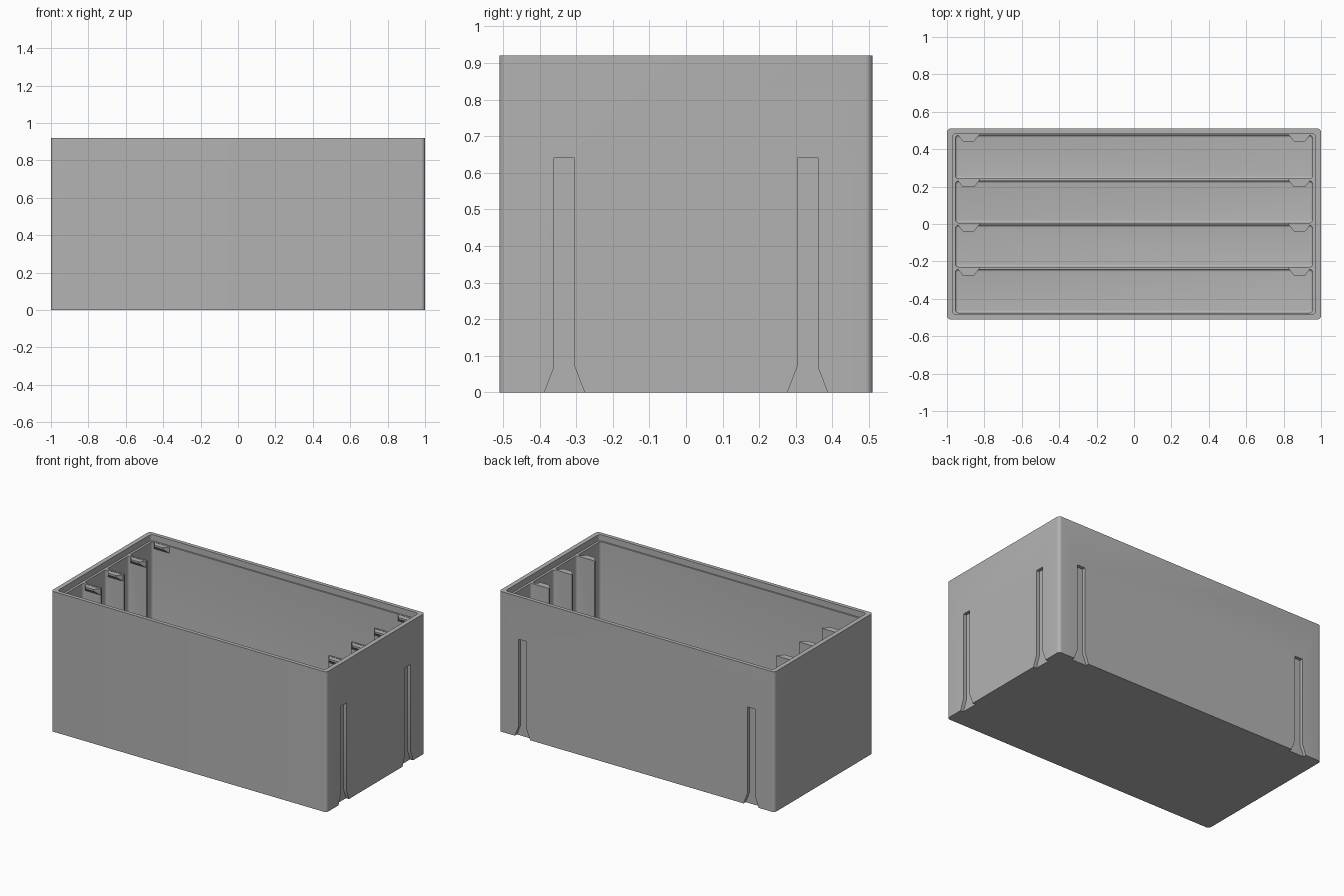
import bpy, bmesh, math
from mathutils import Matrix, Vector

if "Cube" in bpy.data.objects:
    bpy.data.objects.remove(bpy.data.objects["Cube"], do_unlink=True)

# Single plain colour
grey = bpy.data.materials.new("plain grey")
grey.use_nodes = True
COLOUR = (0.45, 0.45, 0.45, 1)
grey.diffuse_color = COLOUR
grey.node_tree.nodes["Principled BSDF"].inputs["Base Color"].default_value = COLOUR

WALL_X, WALL_Y, HEIGHT = 1.0, 0.51, 0.92
CAVITY_X, CAVITY_Y = 0.955, 0.475
LEDGE, FLOOR, DIVIDER_TOP = 0.88, 0.03, 0.45
DIVIDERS = (-0.236, 0.0, 0.236)
HALF_DIVIDER = 0.006


def to_object(name, bm):
    bmesh.ops.recalc_face_normals(bm, faces=bm.faces)
    mesh = bpy.data.meshes.new(name)
    bm.to_mesh(mesh)
    bm.free()
    obj = bpy.data.objects.new(name, mesh)
    mesh.materials.append(grey)
    bpy.context.collection.objects.link(obj)
    return obj


def rounded_box(name, x, y0, y1, z0, z1, corner=0.0, fillet=0.0):
    """Box spanning -x..x with rounded upright corners and a rounded bottom rim."""
    bm = bmesh.new()
    size = Matrix.Diagonal((2 * x, y1 - y0, z1 - z0, 1))
    place = Matrix.Translation((0, (y0 + y1) / 2, (z0 + z1) / 2))
    bmesh.ops.create_cube(bm, size=1, matrix=place @ size)
    if corner:
        upright = [e for e in bm.edges
                   if abs(e.verts[0].co.z - e.verts[1].co.z) > 0.01]
        bmesh.ops.bevel(bm, geom=upright, offset=corner, segments=6,
                        profile=0.5, affect='EDGES')
    if fillet:
        rim = [e for e in bm.edges if all(v.co.z < z0 + 0.001 for v in e.verts)]
        bmesh.ops.bevel(bm, geom=rim, offset=fillet, segments=4,
                        profile=0.5, affect='EDGES')
    return to_object(name, bm)


def groove_cutter(angle, along, reach):
    """Upright slot with a flared foot, sunk into the wall that faces angle."""
    half = [(0.055, -0.02), (0.055, 0.0), (0.028, 0.07), (0.028, 0.64)]
    outline = half + [(-a, z) for a, z in reversed(half)]
    bm = bmesh.new()
    face = bm.faces.new([bm.verts.new((reach - 0.022, along + a, z))
                         for a, z in outline])
    out = bmesh.ops.extrude_face_region(bm, geom=[face])
    moved = [v for v in out["geom"] if isinstance(v, bmesh.types.BMVert)]
    bmesh.ops.translate(bm, verts=moved, vec=Vector((0.06, 0, 0)))
    bm.transform(Matrix.Rotation(angle, 4, 'Z'))
    return to_object("groove_cutter", bm)


def cut(target, cutter):
    mod = target.modifiers.new("cut", 'BOOLEAN')
    mod.operation, mod.solver, mod.object = 'DIFFERENCE', 'EXACT', cutter
    bpy.context.view_layer.objects.active = target
    bpy.ops.object.modifier_apply(modifier=mod.name)
    bpy.data.objects.remove(cutter, do_unlink=True)


# Outer body with the stepped lip
body = rounded_box("box_body", WALL_X, -WALL_Y, WALL_Y, 0, HEIGHT, corner=0.02)
cut(body, rounded_box("lip_cutter", 0.97, -0.485, 0.485, LEDGE, 1.1, corner=0.02))

# Four compartments, leaving thin dividers between them
edges = [-CAVITY_Y - HALF_DIVIDER, *DIVIDERS, CAVITY_Y + HALF_DIVIDER]
for low, high in zip(edges, edges[1:]):
    cut(body, rounded_box("compartment_cutter", CAVITY_X, low + HALF_DIVIDER,
                          high - HALF_DIVIDER, FLOOR, 1.0, 0.018, 0.012))

# Dividers are low in the middle and stand tall only at their ends
cut(body, rounded_box("divider_cutter", 0.825, -0.3, 0.3, DIVIDER_TOP, 1.0))

# Grooves on both ends and on the back
for angle, offset, reach in ((0, 0.332, WALL_X), (math.pi, 0.332, WALL_X),
                             (math.pi / 2, 0.83, WALL_Y)):
    for along in (-offset, offset):
        cut(body, groove_cutter(angle, along, reach))

# Small wedge tabs at the top of every divider end and on the back wall
for row, y in enumerate([d - HALF_DIVIDER for d in DIVIDERS] + [CAVITY_Y]):
    for side, x in (("right", -0.885), ("left", 0.885)):
        bm = bmesh.new()
        top, base = LEDGE - 0.002, y + 0.003
        crown = [bm.verts.new((x + dx, base + dy, top)) for dx, dy in
                 ((-0.058, 0), (-0.03, -0.036), (0.03, -0.036), (0.058, 0))]
        front = [bm.verts.new((x + dx, y - 0.033, top - 0.012)) for dx in (-0.03, 0.03)]
        foot = [bm.verts.new((x + dx, base, top - 0.045)) for dx in (-0.058, 0.058)]
        a, b, c, d = crown
        for corners in (crown, (b, front[0], front[1], c), (a, foot[0], front[0], b),
                        (d, c, front[1], foot[1]), (front[0], foot[0], foot[1], front[1]),
                        (a, d, foot[1], foot[0])):
            bm.faces.new(corners)
        to_object(f"tab_{side}_{row + 1}", bm)

# Smooth the rounded corners only
bpy.ops.object.select_all(action='DESELECT')
body.select_set(True)
bpy.context.view_layer.objects.active = body
bpy.ops.object.shade_smooth_by_angle(angle=math.radians(30))
